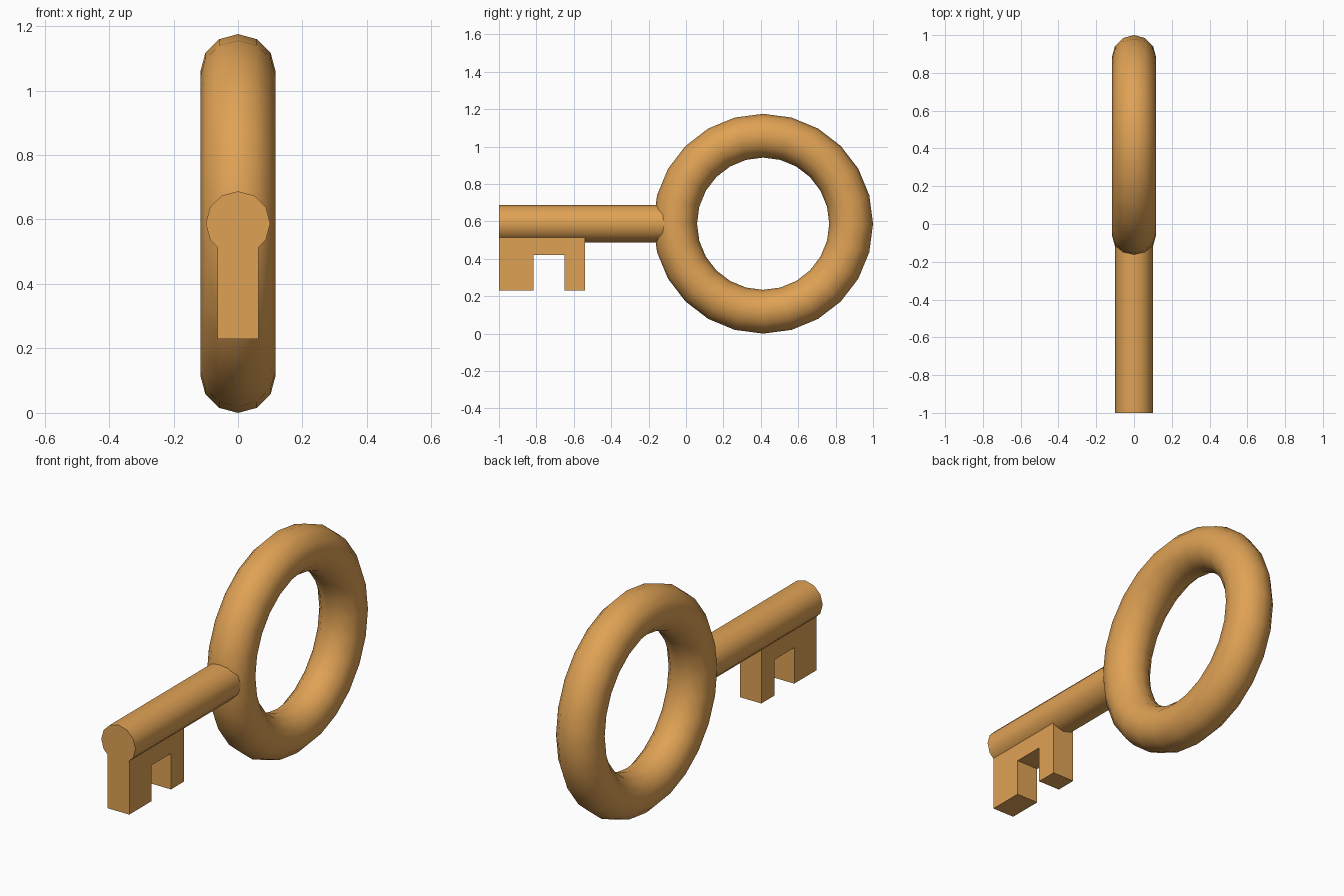
import bpy, bmesh, math

if "Cube" in bpy.data.objects:
    bpy.data.objects.remove(bpy.data.objects["Cube"])

brass = bpy.data.materials.new("warm brass")
brass.diffuse_color = (0.74, 0.36, 0.09, 1)
brass.use_nodes = True
brass.node_tree.nodes["Principled BSDF"].inputs["Base Color"].default_value = brass.diffuse_color

AXIS_Z = 0.5875  # height of the shaft and ring centre


def finish(name, smooth_angle=None):
    ob = bpy.context.object
    ob.name = name
    ob.data.materials.append(brass)
    bpy.ops.object.transform_apply(location=False, rotation=True, scale=True)
    if smooth_angle:
        bpy.ops.object.shade_smooth_by_angle(angle=math.radians(smooth_angle))
    return ob


# Ring handle
bpy.ops.mesh.primitive_torus_add(major_segments=24, minor_segments=12,
                                 major_radius=0.4705, minor_radius=0.117,
                                 location=(0, 0.4125, AXIS_Z),
                                 rotation=(0, math.pi / 2, 0))
finish("ring_handle", 60)

# Shaft, its inner end buried in the ring
y0, y1 = -1.0, -0.09
bpy.ops.mesh.primitive_cylinder_add(vertices=12, radius=0.1, depth=y1 - y0,
                                    location=(0, (y0 + y1) / 2, AXIS_Z),
                                    rotation=(math.pi / 2, 0, 0))
finish("shaft", 40)

# Toothed bit: notched side profile extruded across x
profile = [(-0.999, 0.23), (-0.815, 0.23), (-0.815, 0.42), (-0.65, 0.42),
           (-0.65, 0.23), (-0.54, 0.23), (-0.54, 0.53), (-0.999, 0.53)]
HALF = 0.063
bm = bmesh.new()
face = bm.faces.new([bm.verts.new((-HALF, y, z)) for y, z in profile])
out = bmesh.ops.extrude_face_region(bm, geom=[face])
verts = [g for g in out["geom"] if isinstance(g, bmesh.types.BMVert)]
bmesh.ops.translate(bm, verts=verts, vec=(2 * HALF, 0, 0))
bmesh.ops.recalc_face_normals(bm, faces=bm.faces)
mesh = bpy.data.meshes.new("key_bit")
bm.to_mesh(mesh)
bm.free()
bit = bpy.data.objects.new("key_bit", mesh)
bit.data.materials.append(brass)
bpy.context.collection.objects.link(bit)
